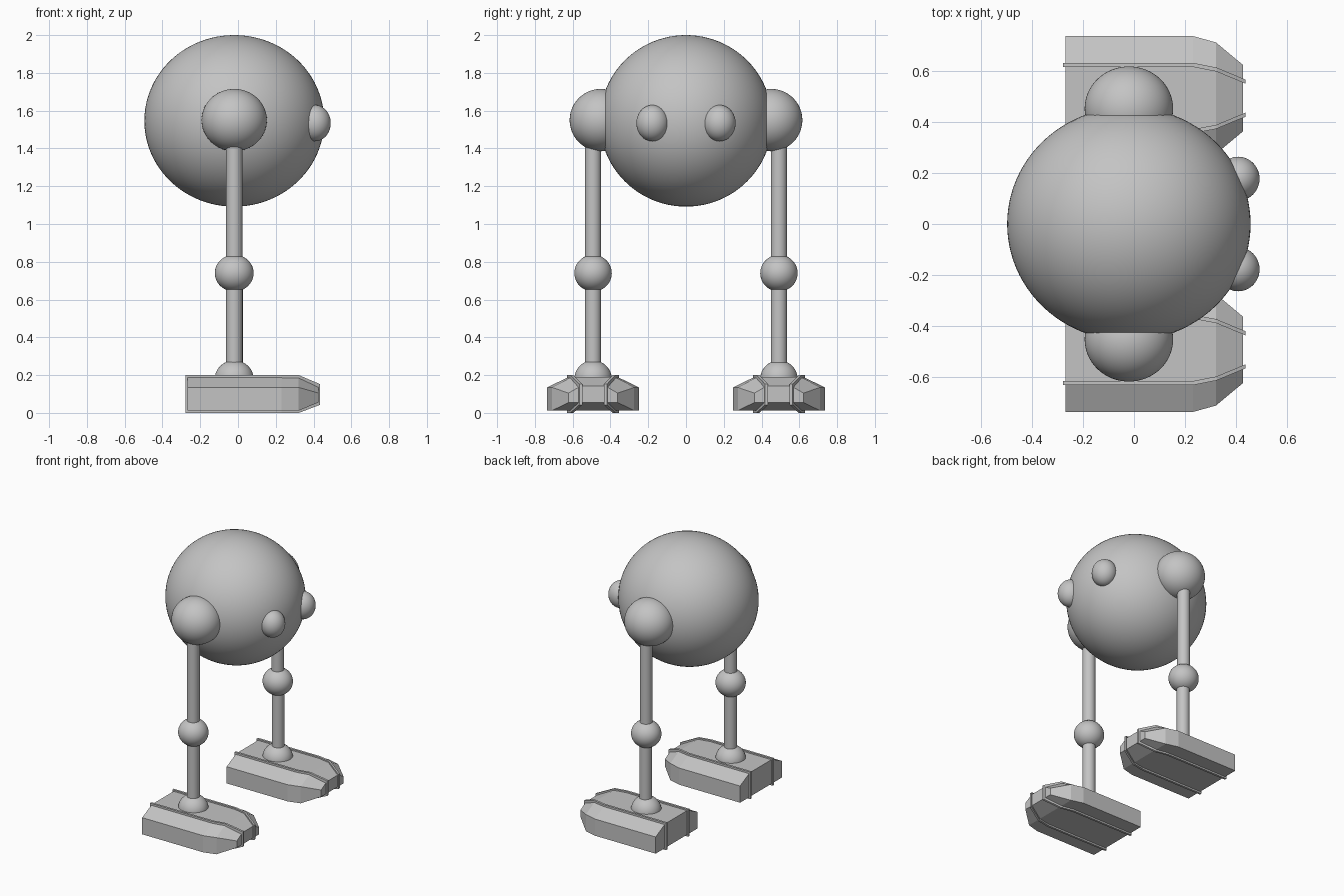
import bpy
import bmesh

if "Cube" in bpy.data.objects:
    bpy.data.objects.remove(bpy.data.objects["Cube"], do_unlink=True)

GREY = (0.55, 0.55, 0.55, 1.0)
grey = bpy.data.materials.new("plain grey")
grey.use_nodes = True
grey.diffuse_color = GREY
grey.node_tree.nodes["Principled BSDF"].inputs["Base Color"].default_value = GREY

CX = -0.02      # shared x of body and legs
LEG_Y = 0.492   # sideways distance of each leg


def ball(name, centre, radii, segments=48):
    bpy.ops.mesh.primitive_uv_sphere_add(segments=segments, ring_count=segments // 2,
                                         radius=1, location=centre)
    ob = bpy.context.object
    ob.name = name
    ob.scale = radii
    bpy.ops.object.transform_apply(location=False, rotation=False, scale=True)
    bpy.ops.object.shade_smooth()
    ob.data.materials.append(grey)


def rod(name, x, y, z0, z1, radius=0.043):
    bpy.ops.mesh.primitive_cylinder_add(vertices=32, radius=radius, depth=z1 - z0,
                                        location=(x, y, (z0 + z1) / 2))
    ob = bpy.context.object
    ob.name = name
    bpy.ops.object.shade_smooth_by_angle()
    ob.data.materials.append(grey)


def loft(name, sections, location):
    """Skin a row of equal-sized cross-sections and cap both ends."""
    bm = bmesh.new()
    rings = [[bm.verts.new(p) for p in s] for s in sections]
    for a, b in zip(rings, rings[1:]):
        for i in range(len(a)):
            j = (i + 1) % len(a)
            bm.faces.new((a[i], a[j], b[j], b[i]))
    bm.faces.new(rings[0])
    bm.faces.new(rings[-1])
    bmesh.ops.recalc_face_normals(bm, faces=bm.faces)
    mesh = bpy.data.meshes.new(name)
    bm.to_mesh(mesh)
    bm.free()
    ob = bpy.data.objects.new(name, mesh)
    ob.location = location
    bpy.context.collection.objects.link(ob)
    mesh.materials.append(grey)


# Foot stations: x, half width, half width of top, bottom z, shoulder z, top z
STATIONS = [
    (-0.267, 0.243, 0.130, 0.012, 0.135, 0.190),
    (0.230, 0.243, 0.130, 0.012, 0.135, 0.190),
    (0.320, 0.218, 0.112, 0.012, 0.135, 0.190),
    (0.426, 0.130, 0.065, 0.055, 0.105, 0.142),
]


def foot(side, y):
    loft(side + "_foot",
         [[(x, -w, zb), (x, w, zb), (x, w, zs), (x, t, zt), (x, -t, zt), (x, -w, zs)]
          for x, w, t, zb, zs, zt in STATIONS], (0, y, 0))
    # Raised bands wrap the foot lengthwise
    for label, s in (("inner", -1), ("outer", 1)):
        s *= 1 if y > 0 else -1
        sections = []
        for i, (x, w, t, zb, zs, zt) in enumerate(STATIONS):
            x += (-0.010, 0, 0.002, 0.009)[i]
            lo, hi = s * t - 0.008, s * t + 0.008
            sections.append([(x, lo, zb - 0.012), (x, hi, zb - 0.012),
                             (x, hi, zt + 0.010), (x, lo, zt + 0.010)])
        loft(f"{side}_foot_{label}_band", sections, (0, y, 0))


# Round body
ball("body", (CX, 0, 1.546), (0.476, 0.457, 0.454), 96)

# Eyes and legs on both sides
for side, s in (("left", 1), ("right", -1)):
    y = s * LEG_Y
    ball(side + "_eye", (0.407, s * 0.177, 1.534), (0.084, 0.086, 0.096))
    ball(side + "_hip", (CX, s * 0.451, 1.55), (0.173, 0.165, 0.165), 64)
    rod(side + "_thigh", CX, y, 0.74, 1.45)
    ball(side + "_knee", (CX, y, 0.74), (0.103, 0.099, 0.097))
    rod(side + "_shin", CX + (0.004 if s > 0 else 0), y, 0.18, 0.74)
    ball(side + "_ankle", (CX, y, 0.18), (0.103, 0.099, 0.098))
    foot(side, y)
